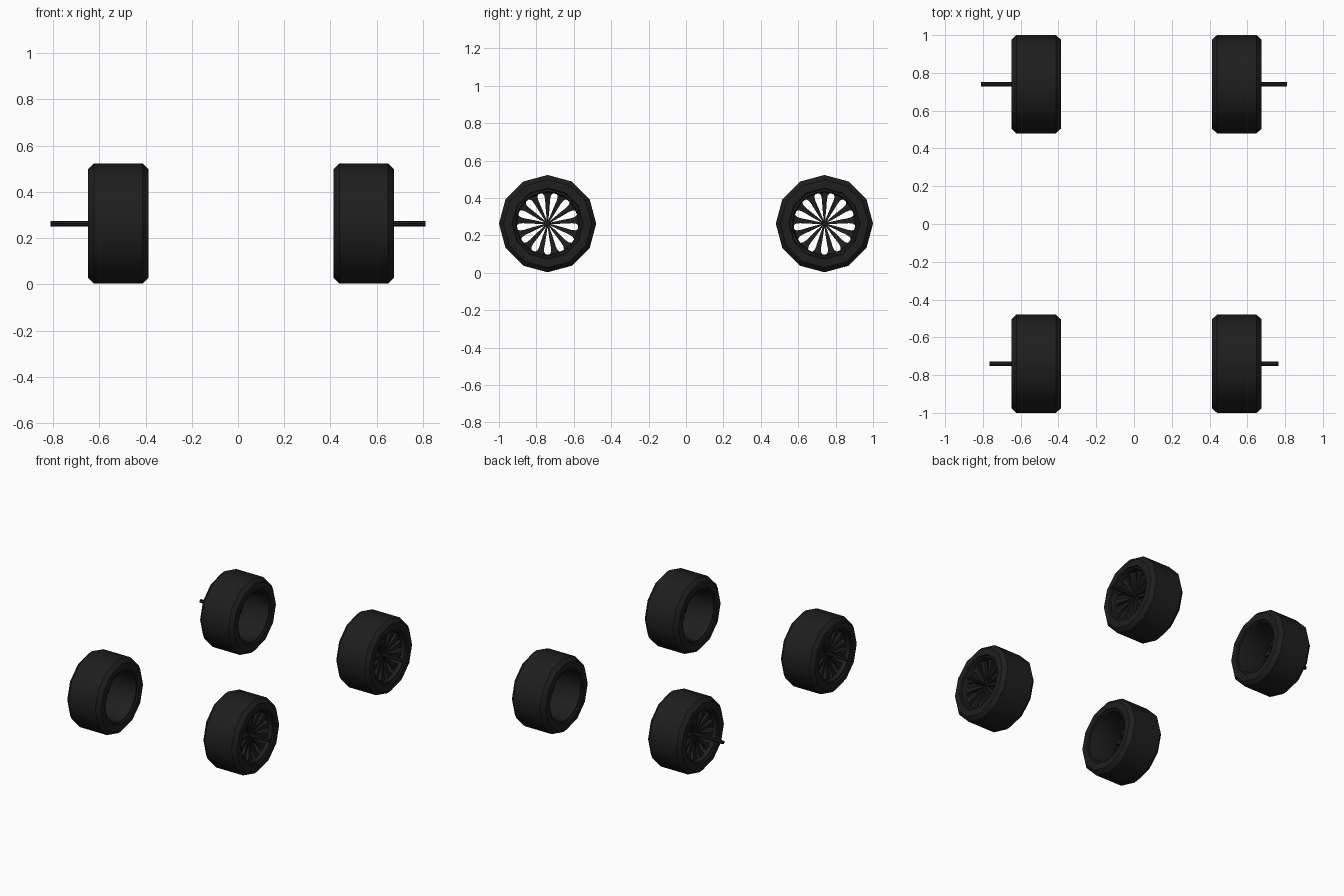
import bpy, bmesh, math
from mathutils import Matrix, Vector

if "Cube" in bpy.data.objects:
    bpy.data.objects.remove(bpy.data.objects["Cube"])

R, HALF = 0.26, 0.131
SPOKES = 13

black = bpy.data.materials.new("black")
black.diffuse_color = (0.013, 0.013, 0.013, 1)
black.use_nodes = True
black.node_tree.nodes["Principled BSDF"].inputs["Base Color"].default_value = black.diffuse_color


def finish(name, bm, loc):
    bmesh.ops.recalc_face_normals(bm, faces=bm.faces)
    me = bpy.data.meshes.new(name)
    bm.to_mesh(me)
    bm.free()
    me.materials.append(black)
    ob = bpy.data.objects.new(name, me)
    ob.location = loc
    bpy.context.collection.objects.link(ob)
    bpy.ops.object.select_all(action='DESELECT')
    ob.select_set(True)
    bpy.context.view_layer.objects.active = ob
    bpy.ops.object.shade_smooth_by_angle(angle=math.radians(35))
    return ob


def lathe(profile, sides, side):
    """Closed (x, r) profile turned round the x axis; +x is outward."""
    bm = bmesh.new()
    rings = []
    for i in range(sides):
        a = 2 * math.pi * i / sides
        rings.append([bm.verts.new((side * x, r * math.cos(a), r * math.sin(a)))
                      for x, r in profile])
    n = len(profile)
    for i in range(sides):
        p, q = rings[i], rings[(i + 1) % sides]
        for j in range(n):
            k = (j + 1) % n
            bm.faces.new((p[j], p[k], q[k], q[j]))
    return bm


def rod(bm, x0, x1, r, sides):
    m = Matrix.Translation(((x0 + x1) / 2, 0, 0)) @ Matrix.Rotation(math.pi / 2, 4, 'Y')
    bmesh.ops.create_cone(bm, cap_ends=True, segments=sides, radius1=r, radius2=r,
                          depth=abs(x1 - x0), matrix=m)


TIRE = [(-HALF, 0.19), (-HALF, 0.235), (-0.105, R), (0.105, R),
        (HALF, 0.235), (HALF, 0.19), (0.11, 0.18), (-0.11, 0.18)]
RIM = [(-0.122, 0.185), (-0.122, 0.172), (-0.10, 0.165), (0.10, 0.165),
       (0.122, 0.172), (0.122, 0.185)]
# spoke half outline: radius, half width, flaring into the rim
SPOKE = [(0.006, 0.003), (0.08, 0.010), (0.13, 0.0135), (0.15, 0.018),
         (0.160, 0.026), (0.168, 0.040)]


def spokes(side):
    bm = bmesh.new()
    for i in range(SPOKES):
        rot = Matrix.Rotation(2 * math.pi * i / SPOKES, 3, 'X')
        rows = []
        for r, w in SPOKE:
            x = 0.045 + 0.03 * r / 0.168
            rows.append([bm.verts.new(rot @ Vector((side * (x + dx), s * w, r)))
                         for dx, s in ((0, -1), (0.022, -1), (0.022, 1), (0, 1))])
        for p, q in zip(rows, rows[1:]):
            for j in range(4):
                k = (j + 1) % 4
                bm.faces.new((p[j], p[k], q[k], q[j]))
        bm.faces.new(rows[0])
        bm.faces.new(rows[-1])
    # hub
    rod(bm, side * 0.04, side * 0.075, 0.016, 12)
    return bm


for side, cx, sname in ((-1, -0.518, "left"), (1, 0.544, "right")):
    for y, tip, yname in ((-0.74, 0.765, "front"), (0.74, 0.81, "rear")):
        loc = (cx, y, R + 0.003)
        tag = f"{yname}_{sname}_"
        finish(tag + "tire", lathe(TIRE, 12, side), loc)
        finish(tag + "rim", lathe(RIM, 24, side), loc)
        finish(tag + "spokes", spokes(side), loc)
        # thin rod sticking out of the hub
        bm = bmesh.new()
        rod(bm, side * 0.05, side * tip - cx, 0.012, 8)
        finish(tag + "hub_rod", bm, loc)
